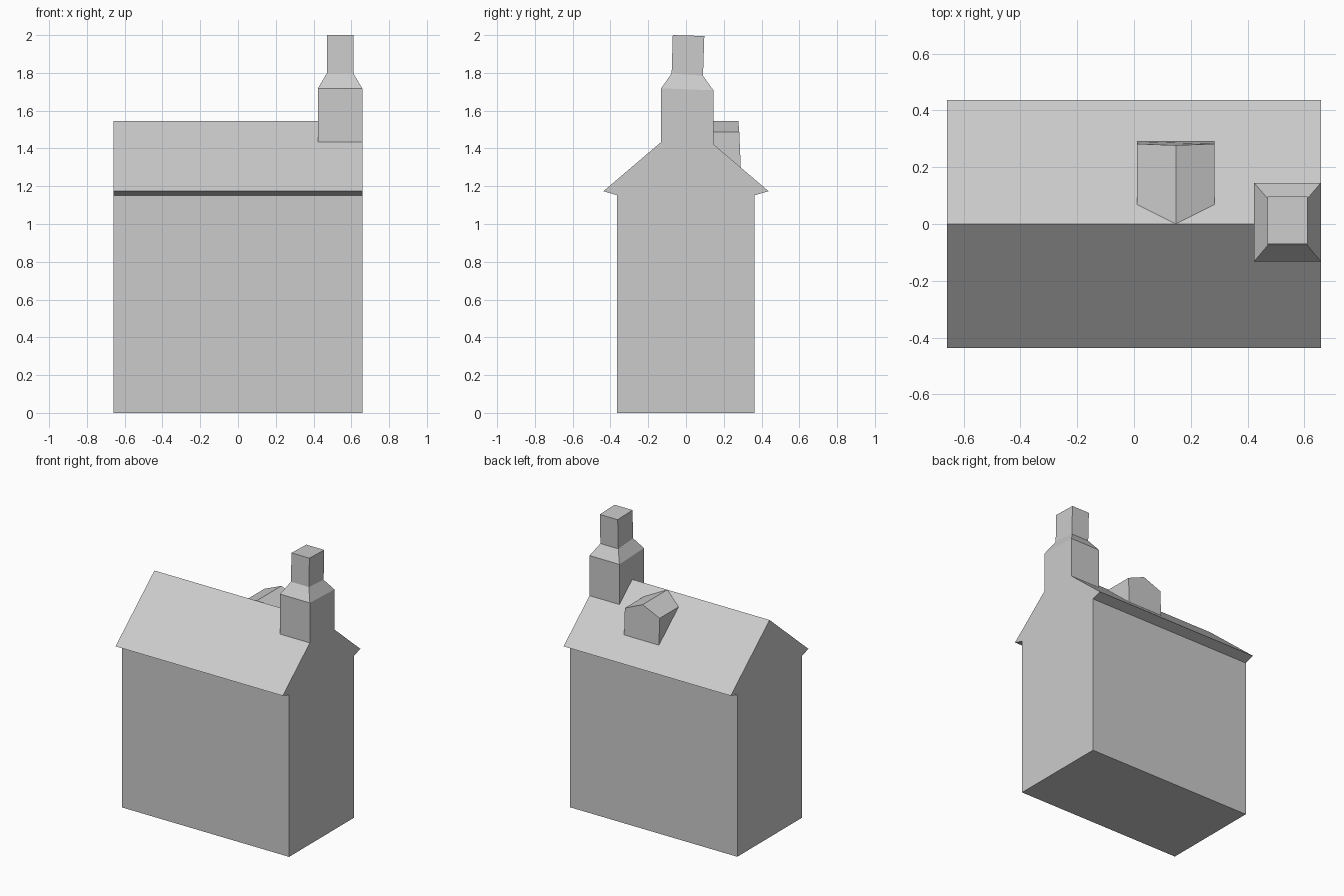
import bpy, bmesh

if "Cube" in bpy.data.objects:
    bpy.data.objects.remove(bpy.data.objects["Cube"])

RIDGE, SLOPE = 1.546, 0.852


def roof_z(y):
    return RIDGE - SLOPE * abs(y)


def loft(name, rings, skip=(), start=True, end=True):
    """Join rings of points with quads; skip lists ring edges left open."""
    bm = bmesh.new()
    loops = [[bm.verts.new(p) for p in r] for r in rings]
    n = len(loops[0])
    for a, b in zip(loops, loops[1:]):
        for i in range(n):
            if i not in skip:
                j = (i + 1) % n
                bm.faces.new((a[i], a[j], b[j], b[i]))
    if start:
        bm.faces.new(loops[0][::-1])
    if end:
        bm.faces.new(loops[-1])
    bmesh.ops.remove_doubles(bm, verts=bm.verts[:], dist=0.0005)
    bmesh.ops.recalc_face_normals(bm, faces=bm.faces[:])
    me = bpy.data.meshes.new(name)
    bm.to_mesh(me)
    bm.free()
    ob = bpy.data.objects.new(name, me)
    bpy.context.collection.objects.link(ob)
    return ob


def along_x(profile, x0, x1):
    return [[(x, y, z) for y, z in profile] for x in (x0, x1)]


# house body with overhanging gable roof
house = [(-0.365, 0), (0.363, 0), (0.363, 1.152), (0.437, roof_z(0.437)),
         (0, RIDGE), (-0.437, roof_z(0.437)), (-0.365, 1.152)]
loft("house_body", along_x(house, -0.658, 0.658))

# chimney base straddling the ridge, open where it meets the roof
y0, y1 = -0.132, 0.145
base = [(y0, roof_z(y0)), (0, RIDGE), (y1, roof_z(y1)), (y1, 1.708), (y0, 1.718)]
loft("chimney_base", along_x(base, 0.423, 0.658), skip=(0, 1, 3))


# chimney shoulder and flue
def rect(x0, x1, ya, yb, za, zb):
    return [(x0, ya, za), (x1, ya, za), (x1, yb, zb), (x0, yb, zb)]


loft("chimney_flue", [rect(0.423, 0.658, y0, y1, 1.718, 1.708),
                      rect(0.47, 0.611, -0.076, 0.09, 1.797, 1.785),
                      rect(0.47, 0.611, -0.070, 0.097, 2.0, 1.995)], start=False)

# gabled dormer on the back slope, running into the roof
dormer = [(0.01, 0.29, roof_z(0.29)), (0.01, 0.282, 1.487), (0.147, 0.277, RIDGE),
          (0.284, 0.282, 1.487), (0.284, 0.29, roof_z(0.29))]
into_roof = [(x, (RIDGE - z) / SLOPE, z) for x, y, z in dormer]
loft("dormer", [dormer, into_roof], skip=(4,), end=False)
